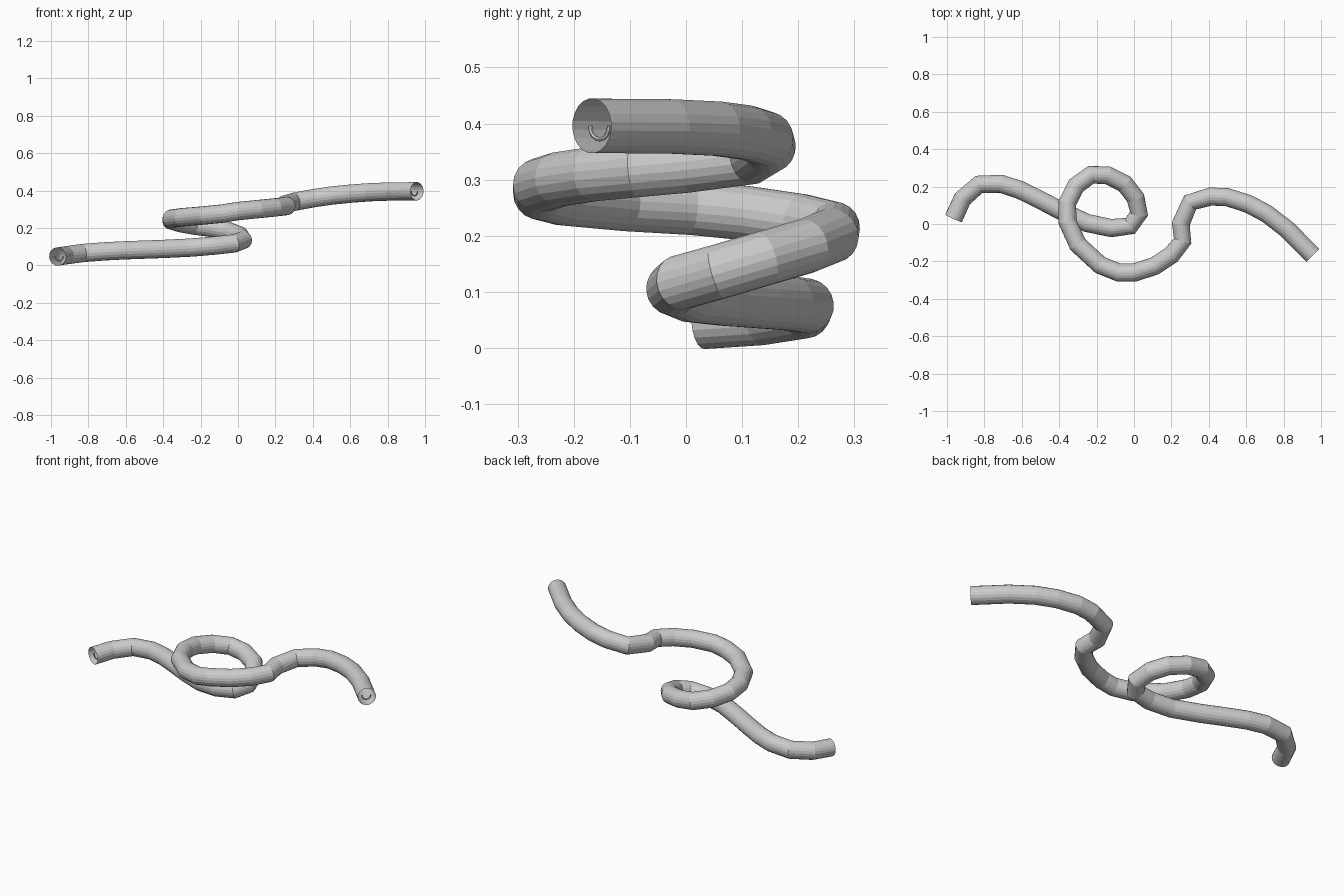
import bpy
import math
from mathutils import Vector


def tube(name, points, radius, bevel_res):
    """Open-ended round tube swept along a polyline."""
    cu = bpy.data.curves.new(name, 'CURVE')
    cu.dimensions = '3D'
    cu.bevel_depth = radius
    cu.bevel_resolution = bevel_res
    sp = cu.splines.new('POLY')
    sp.points.add(len(points) - 1)
    for p, co in zip(sp.points, points):
        p.co = (*co, 1)
    sp.use_smooth = False
    ob = bpy.data.objects.new(name, cu)
    bpy.context.collection.objects.link(ob)
    return ob


# centre line of the looping hose
path = [
    (-0.965, 0.03, 0.047), (-0.917, 0.135, 0.054), (-0.828, 0.212, 0.066),
    (-0.71, 0.215, 0.075), (-0.61, 0.182, 0.08), (-0.50, 0.128, 0.084),
    (-0.39, 0.07, 0.088), (-0.25, 0.005, 0.095), (-0.12, -0.022, 0.106),
    (-0.02, -0.01, 0.117), (0.027, 0.055, 0.135), (0.008, 0.14, 0.16),
    (-0.05, 0.215, 0.182), (-0.14, 0.26, 0.20), (-0.23, 0.263, 0.212),
    (-0.31, 0.205, 0.226), (-0.357, 0.11, 0.24), (-0.355, 0.01, 0.25),
    (-0.30, -0.11, 0.257), (-0.18, -0.22, 0.267), (-0.08, -0.26, 0.277),
    (0.0, -0.26, 0.29), (0.11, -0.225, 0.301), (0.20, -0.165, 0.31),
    (0.26, -0.09, 0.317), (0.25, 0.0, 0.325), (0.30, 0.115, 0.34),
    (0.41, 0.147, 0.36), (0.50, 0.143, 0.373), (0.61, 0.108, 0.384),
    (0.71, 0.055, 0.391), (0.82, -0.03, 0.395), (0.957, -0.168, 0.396),
]
tube("hose", path, 0.049, 8)

# small wire loop tucked inside each open end
for name, a, b in (("left_inner_loop", path[0], path[1]),
                   ("right_inner_loop", path[-1], path[-2])):
    a, b = Vector(a), Vector(b)
    inward = (b - a).normalized()
    side = inward.cross(Vector((0, 0, 1))).normalized()
    up = side.cross(inward)
    c = a + inward * 0.02
    arc = [c + 0.024 * (math.cos(t) * side + math.sin(t) * up)
           for t in (math.pi + math.pi * i / 8 for i in range(9))]
    tube(name, arc, 0.004, 1)
